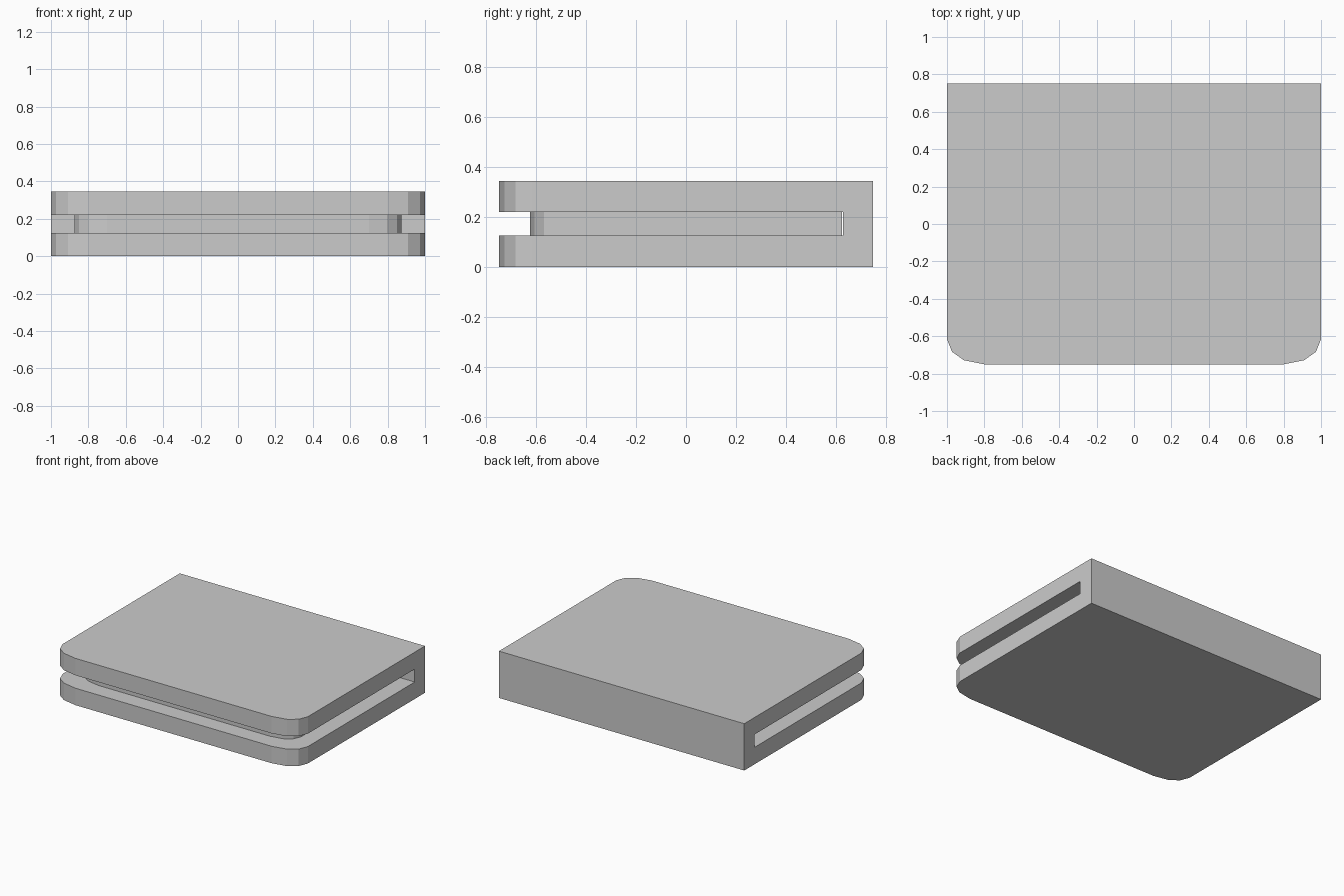
import bpy, bmesh

if "Cube" in bpy.data.objects:
    bpy.data.objects.remove(bpy.data.objects["Cube"])

# Right half of the outline: straight back, rounded front corner
HALF = [(0.8, -0.75), (0.91, -0.728), (0.973, -0.683), (1.0, -0.615), (1.0, 0.75)]
OUTLINE = HALF + [(-x, y) for x, y in reversed(HALF)]


def prism(name, outline, z0, z1):
    """Extrude a flat outline from z0 to z1."""
    bm = bmesh.new()
    base = bm.faces.new([bm.verts.new((x, y, z0)) for x, y in outline])
    out = bmesh.ops.extrude_face_region(bm, geom=[base], use_keep_orig=True)
    top = [v for v in out["geom"] if isinstance(v, bmesh.types.BMVert)]
    bmesh.ops.translate(bm, verts=top, vec=(0, 0, z1 - z0))
    bmesh.ops.recalc_face_normals(bm, faces=bm.faces)
    mesh = bpy.data.meshes.new(name)
    bm.to_mesh(mesh)
    bm.free()
    obj = bpy.data.objects.new(name, mesh)
    bpy.context.collection.objects.link(obj)
    return obj


# Cover: two boards joined by the spine at the back
cover = prism("cover", OUTLINE, 0, 0.345)
slot = prism("slot_cutter", [(-1.2, -1), (1.2, -1), (1.2, 0.63), (-1.2, 0.63)], 0.125, 0.22)
slot.hide_render = True
slot.hide_viewport = True
slot.display_type = 'WIRE'
cut = cover.modifiers.new("slot", 'BOOLEAN')
cut.operation = 'DIFFERENCE'
cut.solver = 'EXACT'
cut.object = slot

# Pages: smaller copy of the outline filling the slot
prism("pages", [(x * 0.875, y * 0.835) for x, y in OUTLINE], 0.125, 0.22)
